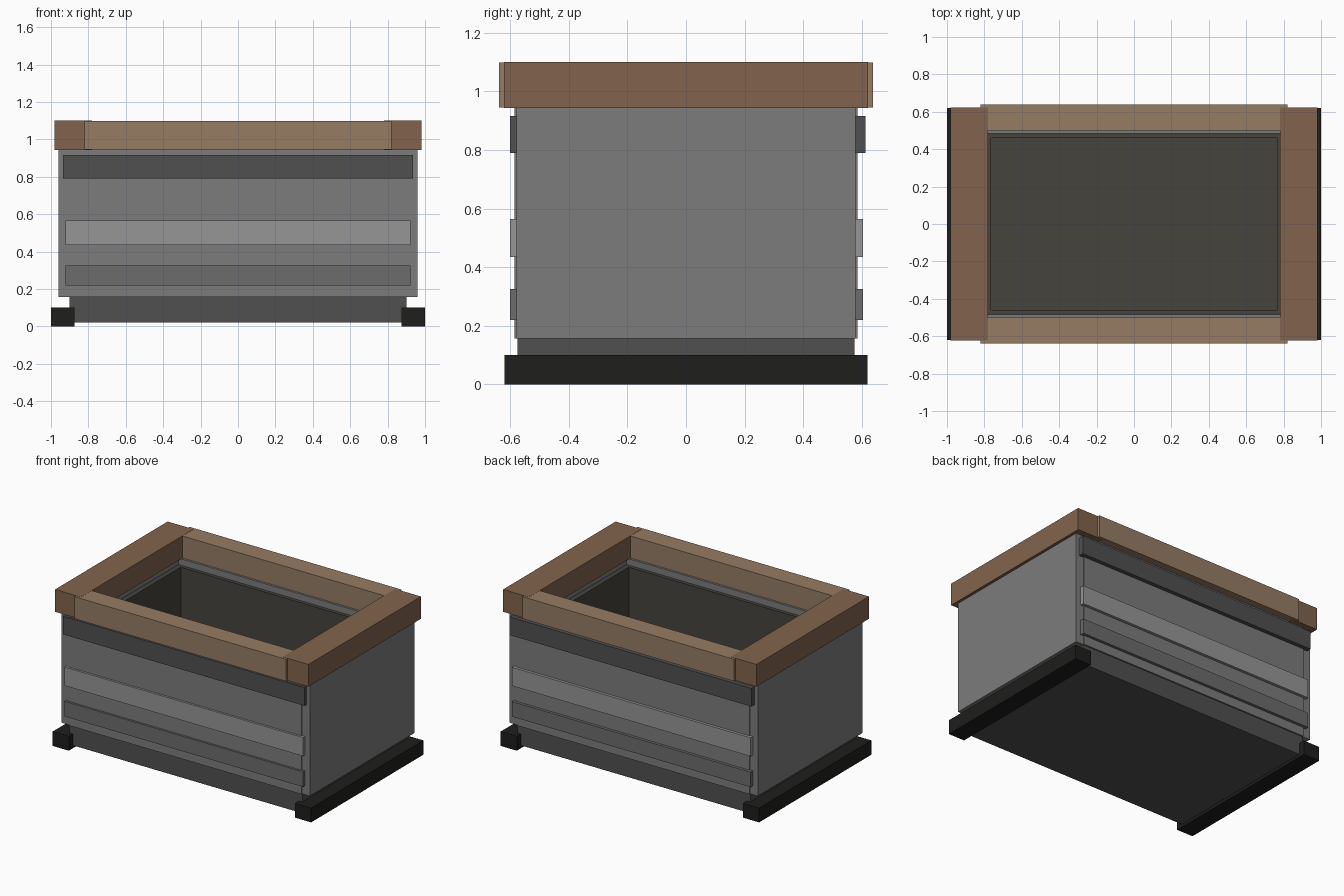
import bpy, bmesh
from mathutils import Vector

if "Cube" in bpy.data.objects:
    bpy.data.objects.remove(bpy.data.objects["Cube"])


def material(name, hex_color):
    # sRGB hex to linear viewport colour
    rgb = [int(hex_color[i:i + 2], 16) / 255 for i in (0, 2, 4)]
    lin = [c / 12.92 if c <= 0.04045 else ((c + 0.055) / 1.055) ** 2.4 for c in rgb]
    mat = bpy.data.materials.new(name)
    mat.diffuse_color = (*lin, 1)
    mat.use_nodes = True
    mat.node_tree.nodes["Principled BSDF"].inputs["Base Color"].default_value = mat.diffuse_color
    return mat


def box(name, x, y, z, mat):
    lo, hi = Vector((x[0], y[0], z[0])), Vector((x[1], y[1], z[1]))
    bm = bmesh.new()
    bmesh.ops.create_cube(bm, size=1)
    for v in bm.verts:
        v.co = (lo + hi) / 2 + v.co * (hi - lo)
    mesh = bpy.data.meshes.new(name)
    bm.to_mesh(mesh)
    bm.free()
    obj = bpy.data.objects.new(name, mesh)
    bpy.context.collection.objects.link(obj)
    mesh.materials.append(mat)
    return obj


def span(sign, inner, outer):
    return sorted((sign * inner, sign * outer))


wall = material("wall grey", "7c7c7c")
dark = material("dark grey", "505050")
light = material("light grey", "969696")
mid = material("mid grey", "6c6c6c")
black = material("black", "1e1e1c")
soil = material("dark lining", "45433d")
wood = material("brown wood", "82644d")
pale_wood = material("pale wood", "967c64")

# Base slab and inner floor
box("base", (-0.9, 0.9), (-0.575, 0.575), (0.02, 0.16), dark)
box("inner_floor", (-0.8, 0.8), (-0.485, 0.485), (0.16, 0.19), soil)

# Left and right parts
for s, side in ((-1, "left"), (1, "right")):
    box(side + "_foot", span(s, 0.875, 1.0), (-0.62, 0.62), (0, 0.1), black)
    box(side + "_wall", span(s, 0.8, 0.96), (-0.578, 0.578), (0.157, 0.945), wall)
    box(side + "_lining", span(s, 0.765, 0.8), (-0.485, 0.485), (0.19, 0.9), soil)
    box(side + "_rim", span(s, 0.78, 0.98), (-0.622, 0.622), (0.944, 1.1), wood)

# Front and back parts, with three trim bars each
for s, side in ((-1, "front"), (1, "back")):
    box(side + "_wall", (-0.9, 0.9), span(s, 0.485, 0.585), (0.157, 0.945), wall)
    box(side + "_lining", (-0.765, 0.765), span(s, 0.46, 0.485), (0.19, 0.9), soil)
    box(side + "_rim", (-0.82, 0.82), span(s, 0.5, 0.638), (0.945, 1.099), pale_wood)
    depth = 0.6 if s < 0 else 0.605
    top_depth = 0.6 if s < 0 else 0.613
    box(side + "_top_bar", (-0.935, 0.935), span(s, 0.57, top_depth), (0.79, 0.917), dark)
    box(side + "_middle_bar", (-0.923, 0.923), span(s, 0.57, depth), (0.435, 0.565), light)
    box(side + "_lower_bar", (-0.923, 0.923), span(s, 0.57, depth), (0.22, 0.325), mid)
